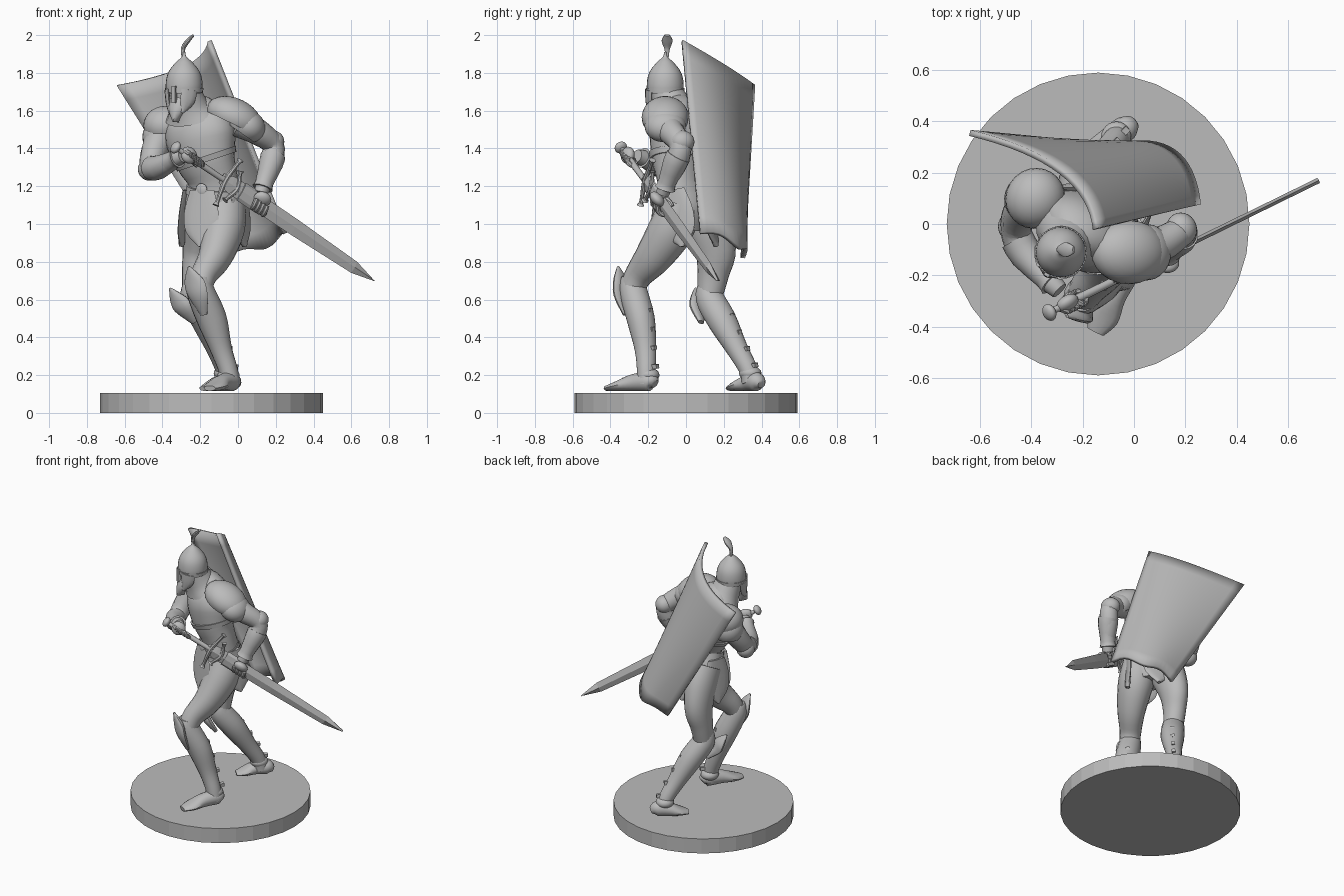
import bpy, bmesh, math
from mathutils import Vector, Matrix

if "Cube" in bpy.data.objects:
    bpy.data.objects.remove(bpy.data.objects["Cube"])

grey = bpy.data.materials.new("plain_grey")
grey.use_nodes = True
grey.diffuse_color = (0.5, 0.5, 0.5, 1)
grey.node_tree.nodes["Principled BSDF"].inputs["Base Color"].default_value = (0.5, 0.5, 0.5, 1)

UP = Vector((0, 0, 1))
SIDE = Vector((0.85, -0.53, 0))      # across the shoulders
FACE = Vector((-0.53, -0.85, 0))     # where the figure looks


def finish(name, bm, smooth=40):
    bmesh.ops.recalc_face_normals(bm, faces=bm.faces)
    mesh = bpy.data.meshes.new(name)
    bm.to_mesh(mesh)
    bm.free()
    ob = bpy.data.objects.new(name, mesh)
    bpy.context.collection.objects.link(ob)
    mesh.materials.append(grey)
    if smooth:
        bpy.ops.object.select_all(action='DESELECT')
        ob.select_set(True)
        bpy.context.view_layer.objects.active = ob
        bpy.ops.object.shade_smooth_by_angle(angle=math.radians(smooth))
    return ob


def spline(p, t):
    """Catmull-Rom value of a list of vectors at t."""
    i = min(int(t), len(p) - 2)
    f = t - i
    a, b, c, d = p[max(i - 1, 0)], p[i], p[i + 1], p[min(i + 2, len(p) - 1)]
    return 0.5 * (2 * b + (c - a) * f + (2 * a - 5 * b + 4 * c - d) * f * f
                  + (3 * b - a - 3 * c + d) * f ** 3)


def loft(name, stations, side=SIDE, n=16, steps=4, smooth=40):
    """Tube through stations of x, y, z, half width, half depth."""
    pos = [Vector(s[:3]) for s in stations]
    rad = [Vector((s[3], s[-1], 0)) for s in stations]
    bm = bmesh.new()
    rings = []
    last = len(pos) - 1
    for k in range(last * steps + 1):
        t = k / steps
        tan = (spline(pos, min(t + 0.1, last)) - spline(pos, max(t - 0.1, 0))).normalized()
        a = (side - side.dot(tan) * tan).normalized()
        b = tan.cross(a)
        c, r = spline(pos, t), spline(rad, t)
        rings.append([bm.verts.new(c + a * max(r.x, 0.002) * math.cos(q) + b * max(r.y, 0.002) * math.sin(q))
                      for q in (2 * math.pi * j / n for j in range(n))])
    for u, v in zip(rings, rings[1:]):
        for j in range(n):
            bm.faces.new((u[j], u[j - 1], v[j - 1], v[j]))
    bm.faces.new(rings[0])
    bm.faces.new(rings[-1])
    return finish(name, bm, smooth)


def frame(x, z, at):
    """Matrix with the given x axis and rough z axis."""
    x = Vector(x).normalized()
    y = Vector(z).cross(x).normalized()
    m = Matrix((x, y, x.cross(y))).transposed().to_4x4()
    return Matrix.Translation(at) @ m


def ball(name, at, size, x=SIDE, z=UP, cut=None):
    bm = bmesh.new()
    bmesh.ops.create_uvsphere(bm, u_segments=24, v_segments=14, radius=1)
    if cut is not None:
        bmesh.ops.bisect_plane(bm, geom=bm.verts[:] + bm.edges[:] + bm.faces[:],
                               plane_co=(0, 0, cut), plane_no=(0, 0, -1), clear_outer=True)
        bmesh.ops.holes_fill(bm, edges=bm.edges[:])
    bm.transform(frame(x, z, at) @ Matrix.Diagonal((*size, 1)))
    return finish(name, bm)


def box(name, at, size, x=SIDE, z=UP):
    bm = bmesh.new()
    bmesh.ops.create_cube(bm, size=1)
    bm.transform(frame(x, z, at) @ Matrix.Diagonal((*size, 1)))
    return finish(name, bm, 0)


# Round base
bm = bmesh.new()
bmesh.ops.create_cone(bm, cap_ends=True, segments=32, radius1=0.59, radius2=0.59, depth=0.105,
                      matrix=Matrix.Translation((-0.14, 0, 0.0525)))
finish("base", bm, 0)

# Torso, belt and collar
loft("torso", [(-.13, .01, .96, .10, .09), (-.13, .0, 1.08, .16, .13), (-.13, -.03, 1.22, .14, .11),
               (-.17, -.04, 1.34, .17, .13), (-.2, -.03, 1.47, .2, .145),
               (-.22, -.03, 1.58, .16, .11), (-.26, -.07, 1.65, .07, .06)], n=28)
loft("belt", [(-.13, -.02, 1.16, .155, .125), (-.13, -.03, 1.2, .15, .12)], n=28, steps=1)
loft("breastplate_rim", [(-.165, -.04, 1.33, .175, .137), (-.175, -.04, 1.36, .185, .145)], n=28, steps=1)
loft("mail_collar", [(-.245, -.05, 1.57, .15, .12), (-.26, -.07, 1.62, .11, .1),
                     (-.28, -.1, 1.7, .085, .085), (-.285, -.105, 1.76, .08, .08)], n=20)
ball("belt_buckle", Vector((-.13, -.03, 1.18)) + FACE * .12, (.035, .015, .035))

# Helmet with nose guard, cheek plates and plume
head = Vector((-.285, -.11, 0))
loft("helmet", [(*head.xy, z, r, r) for z, r in
                ((1.69, .093), (1.73, .098), (1.78, .092), (1.82, .074), (1.86, .04), (1.885, .012), (1.91, .006))], n=24)
loft("helmet_rim", [(*head.xy, 1.695, .1, .1), (*head.xy, 1.72, .102, .102)], n=24, steps=1)
box("nose_guard", head + FACE * .1 + UP * 1.685, (.022, .02, .09))
for s, word in ((-1, "right"), (1, "left")):
    loft(word + "_cheek_plate", [(*(head + FACE * f + SIDE * s * w + UP * z), a, .012) for f, w, z, a in
                                 ((.06, .07, 1.71, .045), (.065, .06, 1.65, .04), (.08, .035, 1.59, .01))],
         side=FACE + SIDE * -s * .8, n=10)
loft("beard", [(*(head + FACE * f + UP * z), w, .03) for f, z, w in
               ((.06, 1.66, .05), (.08, 1.6, .045), (.085, 1.54, .008))], n=10)
loft("plume", [(-.29, -.1, 1.88, .008, .008), (-.29, -.1, 1.93, .012, .016), (-.265, -.1, 1.97, .012, .03),
               (-.235, -.1, 2.0, .006, .015)], side=Vector((.7, 0, -.7)), n=10)

# Pauldrons with lower lames
ball("left_pauldron", (-.02, -.11, 1.565), (.155, .125, .1), (.25, 0, -.12), UP, -.35)
ball("left_pauldron_lame", (.05, -.11, 1.52), (.1, .11, .085), (.2, 0, -.14), UP, -.6)
ball("right_pauldron", (-.385, .1, 1.52), (.115, .12, .105), -SIDE, UP, -.4)
ball("right_pauldron_lame", (-.41, .1, 1.46), (.095, .1, .1), -SIDE, UP, -.6)

# Arms with elbow guards and flared cuffs
Y = Vector((0, 1, 0))
loft("left_arm", [(0, -.1, 1.54, .08), (.1, -.08, 1.49, .07), (.185, -.03, 1.42, .058), (.175, -.05, 1.33, .062),
                  (.14, -.1, 1.22, .045), (.12, -.125, 1.16, .035)], side=Y)
loft("left_cuff", [(.185, -.04, 1.36, .066), (.175, -.06, 1.32, .064), (.14, -.1, 1.22, .048),
                   (.13, -.11, 1.19, .056)], side=Y, steps=2)
ball("left_elbow_guard", (.185, -.02, 1.435), (.06, .065, .06), (1, .3, 0))
loft("right_arm", [(-.38, .1, 1.53, .085), (-.43, .06, 1.42, .075), (-.46, -.02, 1.31, .062), (-.42, -.12, 1.3, .06),
                   (-.33, -.22, 1.345, .045), (-.29, -.26, 1.36, .035)], side=UP)
loft("right_cuff", [(-.455, -.06, 1.295, .066), (-.42, -.12, 1.3, .064), (-.34, -.21, 1.34, .048),
                    (-.32, -.23, 1.35, .055)], side=UP, steps=2)
ball("right_elbow_guard", (-.47, -.01, 1.29), (.06, .06, .06))

# Sword: pommel, grip, crossguards and blade
pommel, tip = Vector((-.33, -.345, 1.405)), Vector((.72, .17, .70))
along = (tip - pommel).normalized()
wide = (UP - UP.dot(along) * along).normalized()
flat = along.cross(wide)


def on_sword(t):
    return pommel.lerp(tip, t)


ball("pommel", pommel, (.022, .034, .034), along, wide)
loft("grip", [(*on_sword(t), r) for t, r in ((.01, .012), (.08, .018), (.16, .017), (.24, .016))], side=wide, n=10)
for t, half, lean in ((.25, .14, .02), (.31, .09, -.03)):
    loft("crossguard", [(*(on_sword(t) + wide * half * s + along * lean * abs(s)), r) for s, r in
                        ((-1, .02), (-.8, .011), (0, .016), (.8, .011), (1, .02))], side=flat, n=8)
loft("blade", [(*on_sword(t), w, .011) for t, w in ((.23, .03), (.28, .048), (.6, .045), (.9, .034), (1, .002))],
     side=wide, n=4, steps=1, smooth=0)
loft("scabbard_mouth", [(*on_sword(t), .054, .018) for t in (.33, .43)], side=wide, n=8, steps=1, smooth=0)


# Gauntlets closed around the sword
def hand(name, t, radius, back):
    c = on_sword(t)
    ball(name + "_palm", c + back * radius, (.048, .03, .045), along, back)
    out = along.cross(back).normalized()
    for i in range(4):
        base = c + along * (i - 1.5) * .024
        loft(name + "_finger", [(*(base + radius * (back * math.cos(q) + out * math.sin(q))), .014)
                                for q in (.5, 1.3, 2.1, 2.9)], side=along, n=8, steps=2)
    loft(name + "_thumb", [(*(c + back * radius * a - out * radius * b + along * e), .014) for a, b, e in
                           ((.8, .4, -.02), (.2, 1, .01), (-.5, .8, .04))], side=along, n=8, steps=2)


hand("left_hand", .425, .04, (UP * .6 + Vector((.3, -.6, 0))).normalized())
hand("right_hand", .085, .028, Vector((-.5, -.2, .5)).normalized())


# Legs with greaves, knee guards, straps and feet
def leg(name, thigh, shin, foot, guard, strap):
    loft(name + "_thigh", thigh, side=Vector((1, 0, 0)), n=20)
    loft(name + "_greave", shin, side=Vector((1, 0, 0)), n=18)
    loft(name + "_foot", foot, side=(Vector(foot[-1][:3]) - Vector(foot[0][:3])).cross(UP), n=14)
    loft(name + "_knee_guard", guard, side=Vector((.8, -.5, 0)), n=12)
    knee, ankle = Vector(shin[1][:3]), Vector(shin[-2][:3])
    for i in range(4):
        p = knee.lerp(ankle, .25 + .23 * i) + strap * (.085 - .007 * i)
        box(name + "_strap", p, (.05, .025, .022), strap, Vector((0, -.2, 1)))
    ball(name + "_ankle_guard", ankle + Vector((0, .01, -.02)), (.058, .06, .04))


leg("left",
    [(-.08, -.03, 1.1, .12, .11), (-.08, -.08, .97, .115, .12), (-.12, -.17, .83, .09, .1),
     (-.18, -.25, .73, .07, .075), (-.2, -.285, .66, .066, .066)],
    [(-.2, -.28, .72, .06), (-.2, -.28, .65, .074), (-.14, -.24, .5, .08, .075), (-.09, -.215, .34, .058),
     (-.05, -.21, .22, .05), (-.04, -.21, .15, .05)],
    [(-.015, -.165, .15, .025, .02), (-.03, -.19, .165, .05, .05), (-.08, -.28, .16, .05, .045),
     (-.12, -.36, .142, .062, .027), (-.15, -.42, .13, .035, .014)],
    [(-.18, -.32, .52, .02, .012), (-.21, -.345, .62, .06, .025), (-.235, -.345, .7, .06, .025),
     (-.26, -.36, .775, .006, .006)], Vector((.55, .7, 0)))
leg("right",
    [(-.2, .05, 1.12, .1, .12), (-.2, .11, 1.0, .1, .125), (-.21, .155, .86, .085, .11),
     (-.225, .145, .74, .072, .085), (-.23, .13, .64, .066, .07)],
    [(-.23, .13, .68, .06), (-.23, .125, .61, .075), (-.17, .19, .49, .078), (-.11, .27, .34, .058),
     (-.07, .33, .23, .05), (-.06, .345, .16, .05)],
    [(0, .4, .15, .025, .02), (-.03, .375, .165, .05, .05), (-.09, .33, .16, .05, .045),
     (-.14, .275, .142, .06, .027), (-.18, .235, .13, .035, .014)],
    [(-.23, .08, .48, .02, .012), (-.285, .06, .55, .055, .025), (-.32, .06, .6, .05, .025),
     (-.36, .05, .66, .006, .006)], Vector((.6, .6, 0)))

# Skirt panels hanging from the belt
for name, x, y, dx, dy in (("left", .0, -.07, .035, .05), ("back", -.1, .09, .02, .07),
                           ("right", -.27, .04, -.03, .02), ("front", -.19, -.13, -.01, -.02)):
    out = Vector((x + .13, y, 0)).normalized()
    loft(name + "_skirt_panel", [(x + dx * k, y + dy * k, 1.18 - .3 * k, w, .014) for k, w in
                                 ((0, .07), (.4, .1), (.75, .085), (1, .01))], side=out.cross(UP), n=12)

# Curved shield carried on the back
top = [Vector(p) for p in ((-.15, -.02, 1.97), (-.285, .205, 1.835), (-.64, .355, 1.735))]
low = [Vector(p) for p in ((.25, .075, .95), (.155, .28, .89), (-.07, .3, .82))]


def edge(p, u):
    mid = 2 * p[1] - (p[0] + p[2]) / 2
    return p[0] * (1 - u) ** 2 + mid * 2 * u * (1 - u) + p[2] * u * u


bm = bmesh.new()
grid = [[bm.verts.new(edge(top, i / 16).lerp(edge(low, i / 16), j / 12)
                      + UP * .018 * math.sin(3 * math.pi * i / 16) * (j / 12) ** 8)
         for i in range(17)] for j in range(13)]
for a, b in zip(grid, grid[1:]):
    for i in range(16):
        bm.faces.new((a[i], a[i + 1], b[i + 1], b[i]))
shield = finish("shield", bm)
thick = shield.modifiers.new("thickness", 'SOLIDIFY')
thick.thickness = .024
thick.offset = 0

# Shield grip strap across the back
loft("shield_strap", [(-.3, .14, 1.5, .03, .01), (-.2, .14, 1.42, .03, .02), (-.06, .1, 1.36, .03, .01)], side=UP, n=8)
